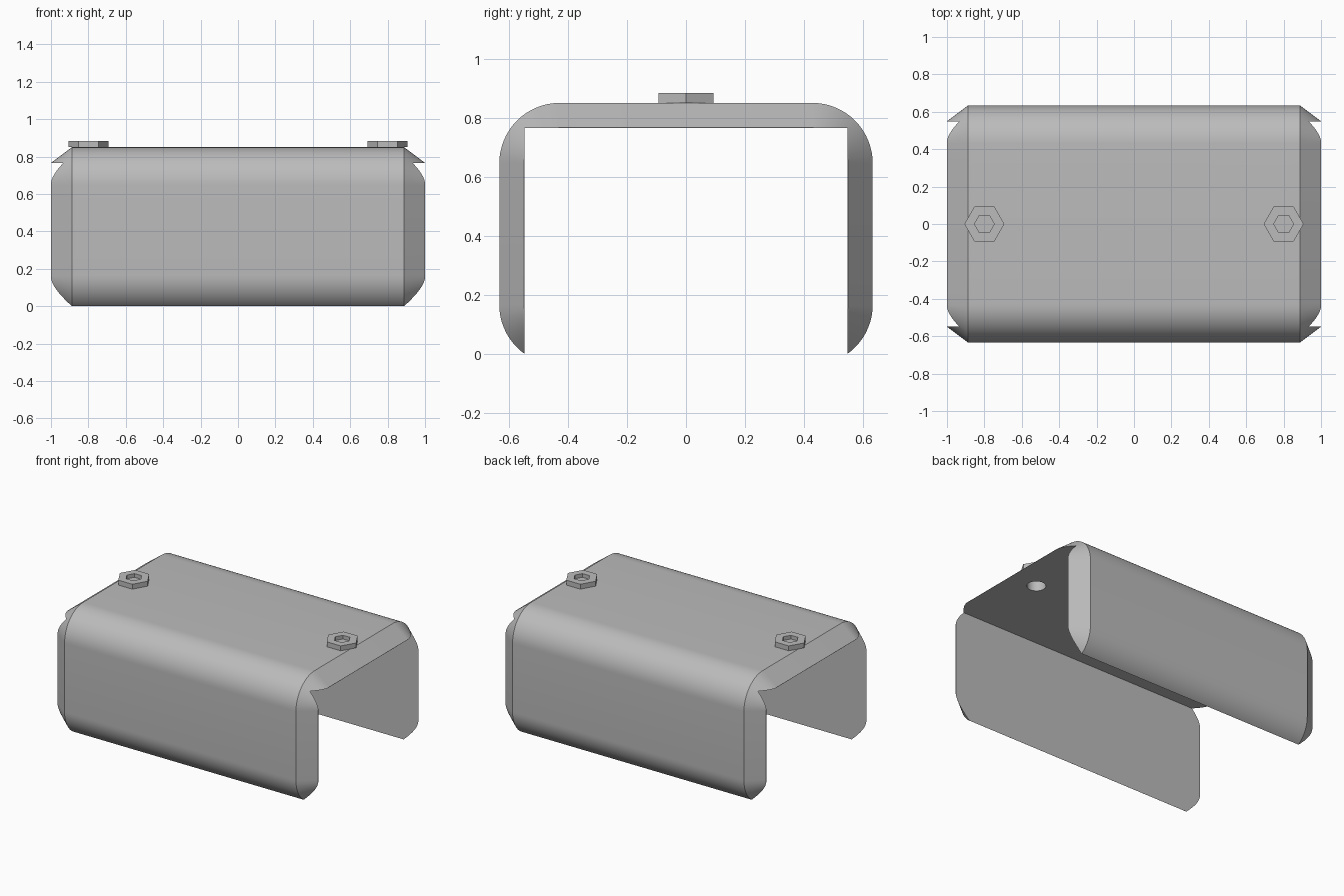
import bpy, bmesh, math

if "Cube" in bpy.data.objects:
    bpy.data.objects.remove(bpy.data.objects["Cube"])

grey = bpy.data.materials.new("plain_grey")
grey.use_nodes = True
grey.diffuse_color = (0.5, 0.5, 0.5, 1)
grey.node_tree.nodes["Principled BSDF"].inputs["Base Color"].default_value = (0.5, 0.5, 0.5, 1)

WALL = 0.085       # sheet thickness
HALF_Y = 0.633
TOP = 0.85
RADIUS = 0.205     # outer corner radius
LOW = 0.166        # height of the lower corner centres
BOLT_X = 0.8


def make_object(name, bm):
    bmesh.ops.recalc_face_normals(bm, faces=bm.faces)
    mesh = bpy.data.meshes.new(name)
    bm.to_mesh(mesh)
    bm.free()
    mesh.materials.append(grey)
    obj = bpy.data.objects.new(name, mesh)
    bpy.context.collection.objects.link(obj)
    return obj


def loft(bm, rings):
    """Skin closed rings of points and cap both ends."""
    loops = [[bm.verts.new(p) for p in ring] for ring in rings]
    for a, b in zip(loops, loops[1:]):
        for i in range(len(a)):
            j = (i + 1) % len(a)
            bm.faces.new((a[i], a[j], b[j], b[i]))
    bm.faces.new(loops[0][::-1])
    bm.faces.new(loops[-1])


def section(x, inset, steps=16):
    """Rounded rectangle across the length, shrunk by inset."""
    cy, cz, r = HALF_Y - RADIUS, TOP - RADIUS, RADIUS - inset
    centres = [(cy, cz), (-cy, cz), (-cy, LOW), (cy, LOW)]
    points = []
    for quarter, (y, z) in enumerate(centres):
        for k in range(steps + 1):
            a = math.pi / 2 * (quarter + k / steps)
            points.append((x, y + r * math.cos(a), z + r * math.sin(a)))
    return points


def ring(x, z, radius, sides):
    return [(x + radius * math.cos(math.tau * k / sides),
             radius * math.sin(math.tau * k / sides), z) for k in range(sides)]


def cut(obj, cutter):
    mod = obj.modifiers.new("cut", "BOOLEAN")
    mod.operation = "DIFFERENCE"
    mod.solver = "EXACT"
    mod.object = cutter
    bpy.ops.object.select_all(action="DESELECT")
    bpy.context.view_layer.objects.active = obj
    obj.select_set(True)
    bpy.ops.object.modifier_apply(modifier=mod.name)
    bpy.data.objects.remove(cutter)


# Folded cover: rounded block with chamfered ends
bm = bmesh.new()
loft(bm, [section(-1, WALL - 0.001), section(-0.888, 0),
          section(0.888, 0), section(1, WALL - 0.001)])
cover = make_object("cover", bm)

# Open channel through the underside
bm = bmesh.new()
bmesh.ops.create_cube(bm, size=2)
for v in bm.verts:
    v.co = (v.co.x * 1.5, v.co.y * (HALF_Y - WALL), TOP - WALL if v.co.z > 0 else -0.5)
cut(cover, make_object("channel_cutter", bm))

# Round bolt holes through the top
for side in (-1, 1):
    bm = bmesh.new()
    loft(bm, [ring(side * BOLT_X, z, 0.06, 32) for z in (0.7, 0.9)])
    cut(cover, make_object("hole_cutter", bm))

bpy.ops.object.select_all(action="DESELECT")
cover.select_set(True)
bpy.context.view_layer.objects.active = cover
bpy.ops.object.shade_smooth_by_angle(angle=math.radians(25))

# Hexagonal bolt heads with a hexagonal socket
for side, label in ((-1, "right"), (1, "left")):
    x = side * BOLT_X
    bm = bmesh.new()
    loft(bm, [ring(x, TOP, 0.107, 6), ring(x, 0.884, 0.107, 6),
              ring(x, 0.884, 0.053, 6), ring(x, 0.858, 0.053, 6)])
    make_object(label + "_bolt_head", bm)
